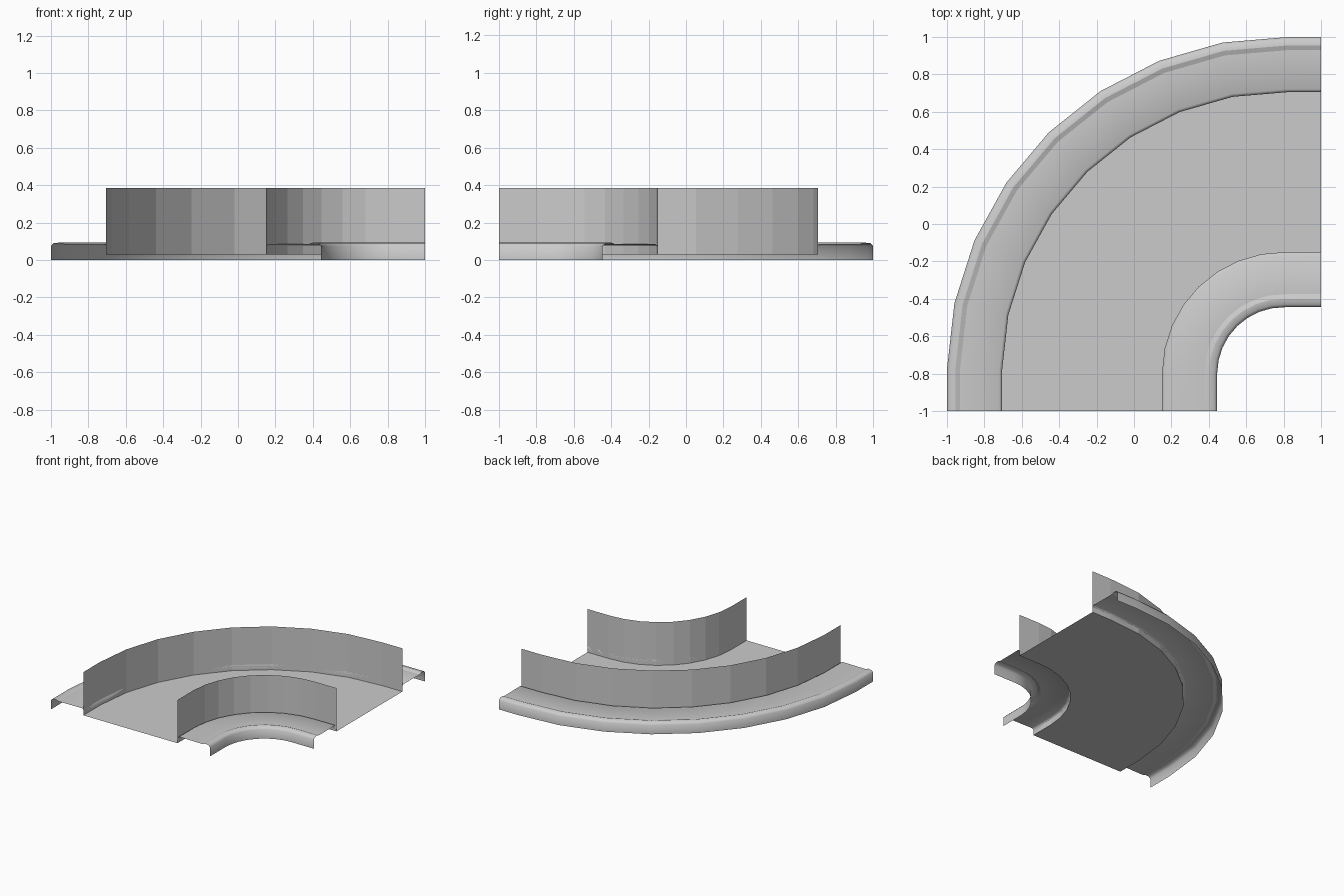
import bpy
import bmesh
import math

cube = bpy.data.objects.get("Cube")
if cube:
    bpy.data.objects.remove(cube, do_unlink=True)

grey = bpy.data.materials.new("plain grey")
grey.use_nodes = True
COLOUR = (0.6, 0.6, 0.6, 1)
grey.diffuse_color = COLOUR
grey.node_tree.nodes["Principled BSDF"].inputs["Base Color"].default_value = COLOUR

CENTRE = 0.8          # bend centre sits at (CENTRE, -CENTRE)
STEPS = 8
INNER, OUTER = 0.65, 1.505   # radii of the two upright walls
FLOOR, TOP = 0.03, 0.385


def bend_path(r):
    """Short straight, quarter bend, short straight, at radius r."""
    pts = [(CENTRE - r, -1)]
    for i in range(STEPS + 1):
        a = math.radians(0.8 + 90 * i / STEPS)
        pts.append((CENTRE - r * math.cos(a), -CENTRE + r * math.sin(a)))
    pts.append((1, r - CENTRE))
    return pts


def sweep(name, profile, smooth=False, creases=()):
    """Sweep a (radius, height) profile around the bend as a thin sheet."""
    bm = bmesh.new()
    rows = [[bm.verts.new((x, y, z)) for x, y in bend_path(r)] for r, z in profile]
    for a, b in zip(rows, rows[1:]):
        for i in range(len(a) - 1):
            face = bm.faces.new((a[i], a[i + 1], b[i + 1], b[i]))
            face.smooth = smooth
    for k in creases:
        for p, q in zip(rows[k], rows[k][1:]):
            bm.edges.get((p, q)).smooth = False
    # Turn the sheet so that its upper side faces up
    if sum(f.normal.z * f.calc_area() for f in bm.faces if f.normal_update() is None) < 0:
        bmesh.ops.reverse_faces(bm, faces=bm.faces[:])
    mesh = bpy.data.meshes.new(name)
    bm.to_mesh(mesh)
    bm.free()
    mesh.materials.append(grey)
    obj = bpy.data.objects.new(name, mesh)
    bpy.context.collection.objects.link(obj)
    return obj


# Channel floor and its upright walls
sweep("floor", [(INNER, FLOOR), (OUTER, FLOOR)])
sweep("inner_wall", [(INNER, FLOOR), (INNER, TOP)])
sweep("outer_wall", [(OUTER, FLOOR), (OUTER, TOP)])

# Rim section: (distance from wall, height), riser, shoulder, ledge, step, rolled lip
RIM = [(0, FLOOR), (0, 0.076), (0.016, 0.086), (0.225, 0.084),
       (0.25, 0.093), (0.28, 0.09), (0.295, 0.075), (0.295, 0)]

for name, wall, side in (("inner_rim", INNER, -1), ("outer_rim", OUTER, 1)):
    sweep(name, [(wall + side * d, z) for d, z in RIM], smooth=True, creases=(3, 4))
